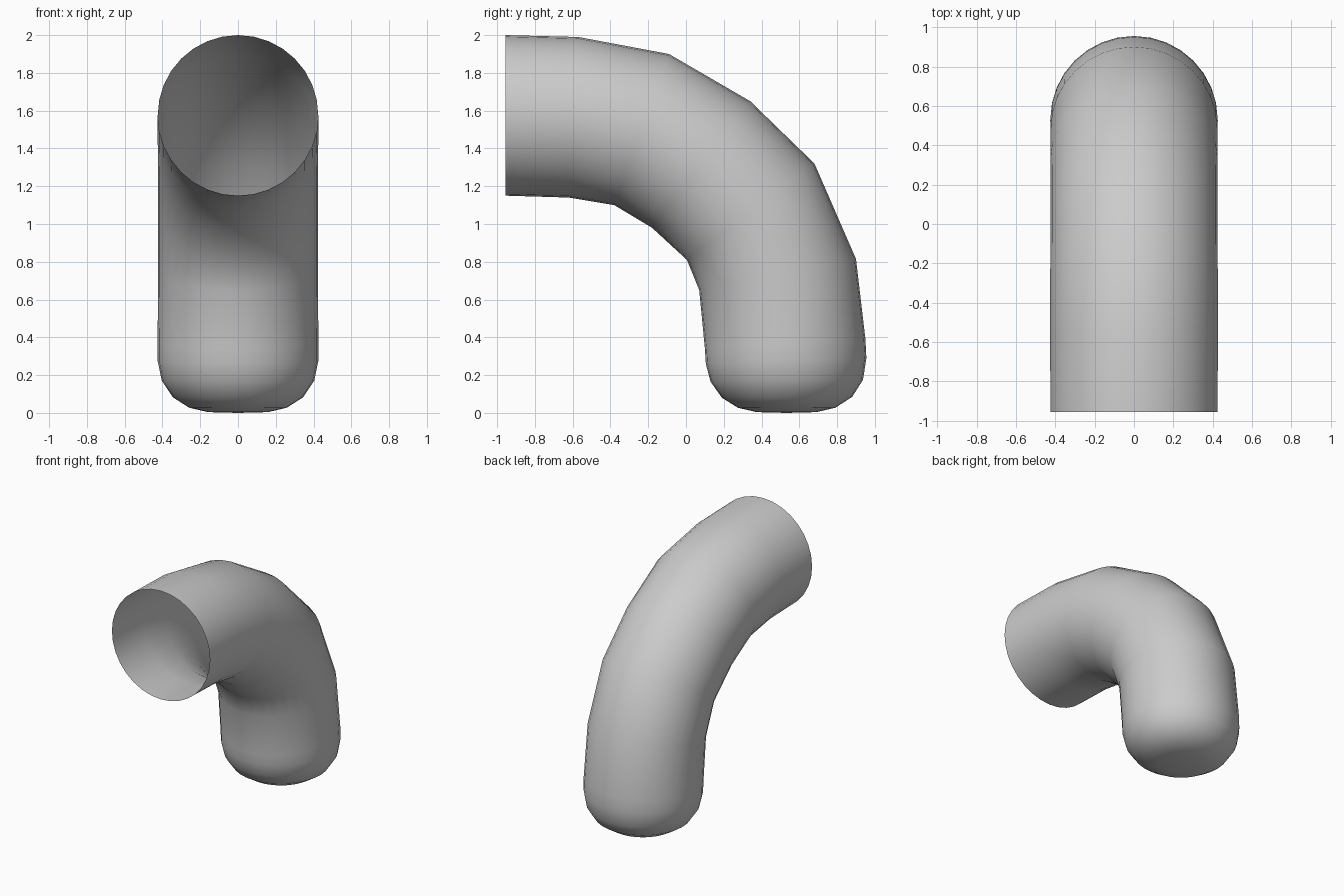
import bpy, bmesh
from math import cos, sin, pi
from mathutils import Vector

if "Cube" in bpy.data.objects:
    bpy.data.objects.remove(bpy.data.objects["Cube"])

SIDES = 32
# Each ring: outer (y, z) and inner (y, z) ends of its diameter in the side view
RINGS = [
    ((-0.955, 2.00), (-0.955, 1.15)),
    ((-0.57, 1.99), (-0.62, 1.14)),
    ((-0.09, 1.90), (-0.38, 1.10)),
    ((0.34, 1.65), (-0.18, 0.98)),
    ((0.68, 1.32), (0.005, 0.81)),
    ((0.90, 0.815), (0.07, 0.65)),
    ((0.95, 0.39), (0.10, 0.34)),
    # rounded closed end
    ((0.955, 0.29), (0.105, 0.26)),
    ((0.937, 0.175), (0.13, 0.165)),
    ((0.88, 0.085), (0.19, 0.08)),
    ((0.79, 0.027), (0.275, 0.027)),
    ((0.69, 0.004), (0.375, 0.004)),
]

bm = bmesh.new()
loops = []
for outer, inner in RINGS:
    a, b = Vector((0, *outer)), Vector((0, *inner))
    centre, arm = (a + b) / 2, (a - b) / 2
    side = Vector((arm.length, 0, 0))
    loops.append([bm.verts.new(centre + arm * cos(t) + side * sin(t))
                  for t in (2 * pi * i / SIDES for i in range(SIDES))])

# Tube wall, open at the front
for r0, r1 in zip(loops, loops[1:]):
    for i in range(SIDES):
        j = (i + 1) % SIDES
        bm.faces.new((r0[i], r0[j], r1[j], r1[i]))

# Bottom cap
tip = bm.verts.new((0, 0.532, 0))
for i in range(SIDES):
    bm.faces.new((loops[-1][i], loops[-1][(i + 1) % SIDES], tip))

# Orient outward and shade smooth
bmesh.ops.recalc_face_normals(bm, faces=bm.faces)
bm.faces.ensure_lookup_table()
if bm.faces[0].normal.z < 0:
    bmesh.ops.reverse_faces(bm, faces=bm.faces)
for f in bm.faces:
    f.smooth = True

mesh = bpy.data.meshes.new("bent_tube")
bm.to_mesh(mesh)
bm.free()
bpy.context.collection.objects.link(bpy.data.objects.new("bent_tube", mesh))
